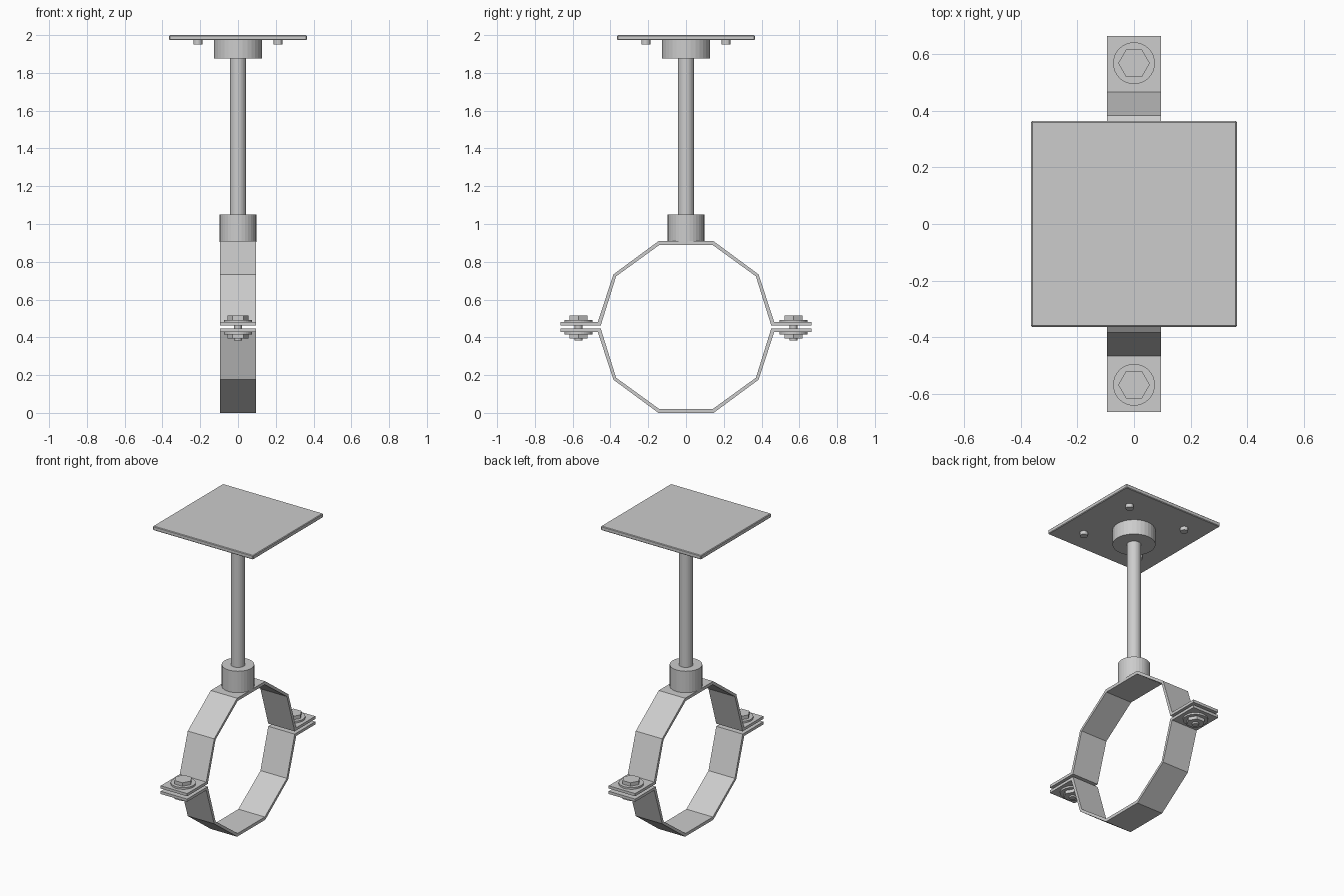
import bpy, bmesh, math
from mathutils import Matrix

cube = bpy.data.objects.get("Cube")
if cube:
    bpy.data.objects.remove(cube, do_unlink=True)

GREY = (0.604, 0.604, 0.604, 1)
steel = bpy.data.materials.new("steel_grey")
steel.use_nodes = True
steel.diffuse_color = GREY
steel.node_tree.nodes["Principled BSDF"].inputs["Base Color"].default_value = GREY


def add_object(name, bm):
    bmesh.ops.recalc_face_normals(bm, faces=bm.faces)
    mesh = bpy.data.meshes.new(name)
    bm.to_mesh(mesh)
    bm.free()
    mesh.materials.append(steel)
    obj = bpy.data.objects.new(name, mesh)
    bpy.context.scene.collection.objects.link(obj)
    return obj


def cylinder(name, radius, bottom, top, x=0, y=0, sides=32):
    bm = bmesh.new()
    bmesh.ops.create_cone(bm, cap_ends=True, segments=sides, radius1=radius, radius2=radius,
                          depth=top - bottom,
                          matrix=Matrix.Translation((x, y, (bottom + top) / 2)))
    # turn hexagons so that their corners point along x
    if sides == 6:
        bmesh.ops.rotate(bm, verts=bm.verts, cent=(x, y, 0),
                         matrix=Matrix.Rotation(math.radians(90), 3, "Z"))
    return add_object(name, bm)


# Clamp halves: bent flat strap with a flange at each end
MID, HALF_WIDTH = 0.4545, 0.096
OUTER = [(0.665, 0.027), (0.467, 0.027), (0.384, 0.279), (0.146, 0.4545)]
INNER = [(0.665, 0.009), (0.451, 0.009), (0.370, 0.2685), (0.141, 0.4345)]


def strap(name, side):
    outer = OUTER + [(-y, z) for y, z in reversed(OUTER)]
    inner = INNER + [(-y, z) for y, z in reversed(INNER)]
    bm = bmesh.new()
    rings = []
    for (yo, zo), (yi, zi) in zip(outer, inner):
        corners = [(-HALF_WIDTH, yo, zo), (HALF_WIDTH, yo, zo),
                   (HALF_WIDTH, yi, zi), (-HALF_WIDTH, yi, zi)]
        rings.append([bm.verts.new((x, y, MID + side * z)) for x, y, z in corners])
    for a, b in zip(rings, rings[1:]):
        for i in range(4):
            j = (i + 1) % 4
            bm.faces.new((a[i], a[j], b[j], b[i]))
    bm.faces.new(rings[0])
    bm.faces.new(rings[-1])
    return add_object(name, bm)


strap("upper_clamp_strap", 1)
strap("lower_clamp_strap", -1)

# Flange bolts with washers and nuts
for label, y in (("front", -0.569), ("back", 0.569)):
    cylinder(label + "_bolt_shank", 0.02, 0.384, 0.50, y=y, sides=24)
    cylinder(label + "_upper_washer", 0.074, MID + 0.027, 0.493, y=y)
    cylinder(label + "_bolt_head", 0.056, 0.493, 0.516, y=y, sides=6)
    cylinder(label + "_lower_washer", 0.074, 0.416, MID - 0.027, y=y)
    cylinder(label + "_nut", 0.056, 0.395, 0.416, y=y, sides=6)

# Rod and its two collars
cylinder("lower_collar", 0.097, 0.904, 1.05)
cylinder("hanger_rod", 0.043, 1.04, 1.885)
cylinder("upper_collar", 0.128, 1.875, 1.974)

# Ceiling plate with slightly softened edges
bm = bmesh.new()
bmesh.ops.create_cube(bm, size=1)
bmesh.ops.scale(bm, vec=(0.728, 0.728, 0.027), verts=bm.verts)
bmesh.ops.translate(bm, vec=(0, 0, 1.9865), verts=bm.verts)
plate = add_object("ceiling_plate", bm)
bevel = plate.modifiers.new("edge_bevel", "BEVEL")
bevel.width = 0.004
bevel.segments = 1

# Anchor studs under the plate corners
for sx, x_name in ((-1, "right"), (1, "left")):
    for sy, y_name in ((-1, "front"), (1, "back")):
        cylinder(f"{y_name}_{x_name}_stud", 0.024, 1.949, 1.975,
                 x=sx * 0.212, y=sy * 0.212, sides=16)
